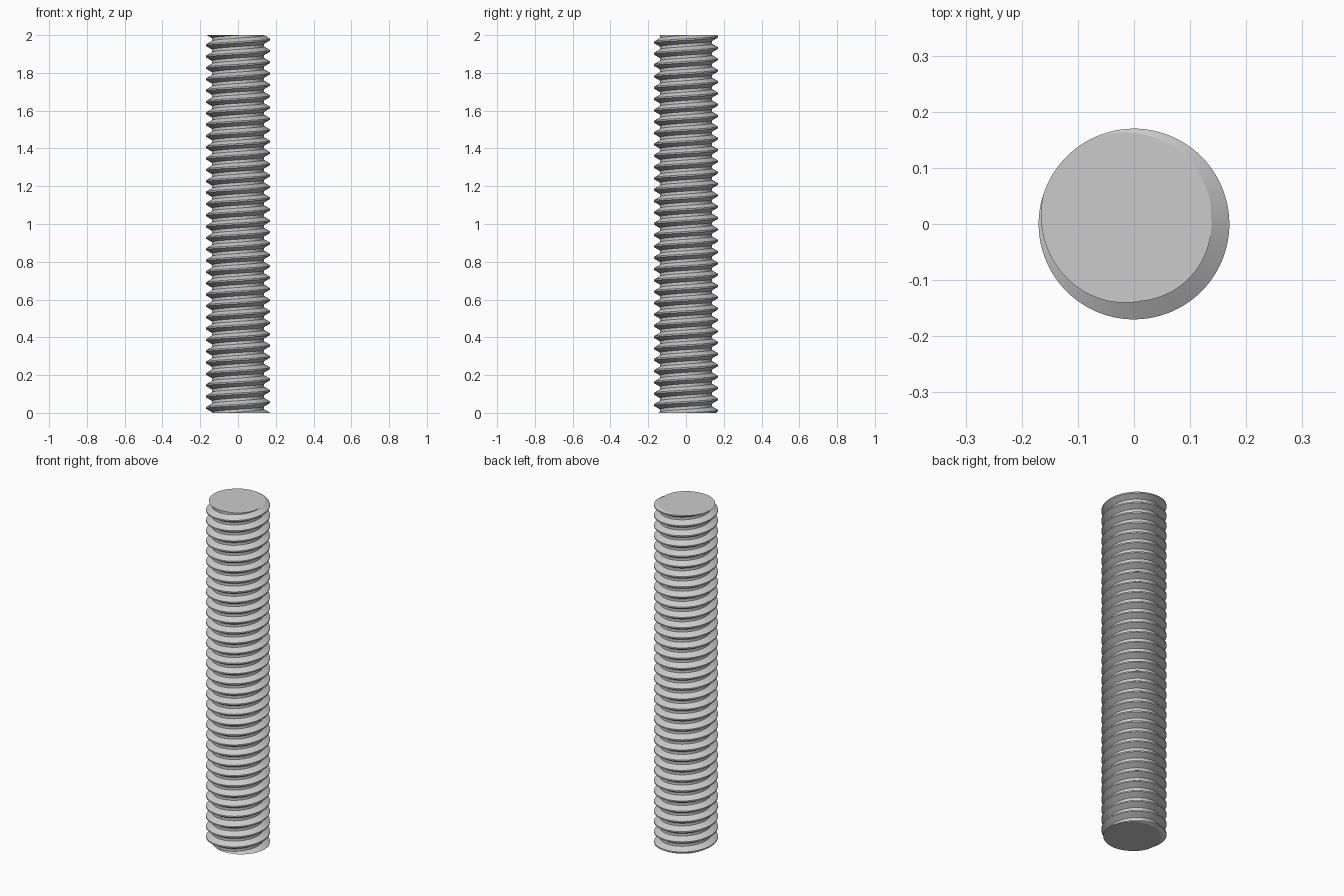
import bpy, bmesh
from math import cos, sin, tau, radians

cube = bpy.data.objects.get("Cube")
if cube:
    bpy.data.objects.remove(cube, do_unlink=True)

# Rod and thread dimensions
LENGTH = 2.0
CREST_R, ROOT_R = 0.17, 0.138
PITCH = 0.06
STEPS = 96                      # segments per turn
TURNS = 38
CREST_ANGLE = radians(140)      # where the crest meets the top end

# One thread tooth: (radius, height), flat crest and flat root
tooth = [(ROOT_R, -3 / 8 * PITCH), (CREST_R, -PITCH / 16),
         (CREST_R, PITCH / 16), (ROOT_R, 3 / 8 * PITCH)]

# Metal colour
steel = bpy.data.materials.new("steel_grey")
steel.use_nodes = True
grey = (0.6, 0.6, 0.6, 1)
steel.diffuse_color = grey
steel.node_tree.nodes["Principled BSDF"].inputs["Base Color"].default_value = grey

# Sweep the tooth along a right-handed helix longer than the rod
bm = bmesh.new()
rows = []
for k in range(TURNS * STEPS + 1):
    turn = k / STEPS
    a = CREST_ANGLE + tau * turn
    z = LENGTH + PITCH * (turn - TURNS + 2)
    rows.append([bm.verts.new((r * cos(a), r * sin(a), z + dz)) for r, dz in tooth])

for k in range(len(rows) - 1):
    here, ahead = rows[k], rows[k + 1]
    for j in range(3):
        bm.faces.new((here[j], ahead[j], ahead[j + 1], here[j + 1]))
    # Root band joining this turn to the next one up
    if k + 1 + STEPS < len(rows):
        up, up_ahead = rows[k + STEPS], rows[k + 1 + STEPS]
        bm.faces.new((here[3], ahead[3], up_ahead[0], up[0]))

# Saw both ends flat and cap them
for height, direction in ((LENGTH, 1), (0, -1)):
    bmesh.ops.bisect_plane(bm, geom=bm.verts[:] + bm.edges[:] + bm.faces[:],
                           dist=1e-6, plane_co=(0, 0, height),
                           plane_no=(0, 0, direction), clear_outer=True)
bmesh.ops.holes_fill(bm, edges=[e for e in bm.edges if e.is_boundary], sides=0)
bmesh.ops.recalc_face_normals(bm, faces=bm.faces[:])

mesh = bpy.data.meshes.new("threaded_rod")
bm.to_mesh(mesh)
bm.free()
mesh.materials.append(steel)
rod = bpy.data.objects.new("threaded_rod", mesh)
bpy.context.collection.objects.link(rod)

# Smooth around the rod, crisp at crest, root and ends
bpy.ops.object.select_all(action="DESELECT")
rod.select_set(True)
bpy.context.view_layer.objects.active = rod
bpy.ops.object.shade_smooth_by_angle(angle=radians(20))
